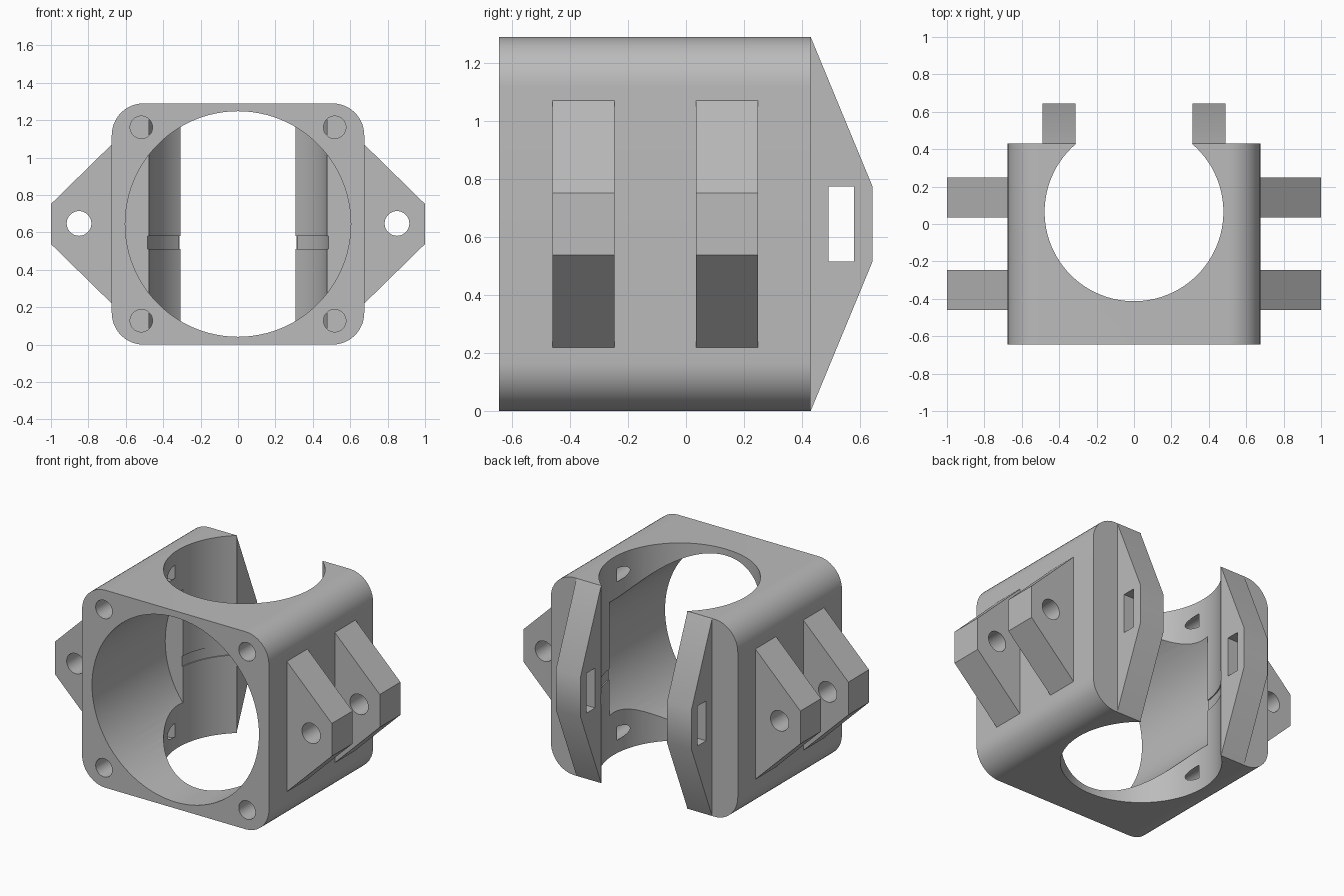
import bpy, bmesh
from math import cos, sin, pi, radians

default = bpy.data.objects.get("Cube")
if default:
    bpy.data.objects.remove(default, do_unlink=True)

GREY = (0.50, 0.50, 0.50, 1.0)
grey = bpy.data.materials.new("light_grey")
grey.use_nodes = True
grey.diffuse_color = GREY
grey.node_tree.nodes["Principled BSDF"].inputs["Base Color"].default_value = GREY

MID = 0.645   # height of the bore axis
BORE_Y = 0.065  # y of the upright bore axis
BACK = 0.43


def circle(cx, cy, r, n=96):
    return [(cx + r * cos(2 * pi * i / n), cy + r * sin(2 * pi * i / n)) for i in range(n)]


def rounded_rect(cx, cy, w, h, r, n=12):
    pts = []
    for k, (sx, sy) in enumerate([(1, 1), (-1, 1), (-1, -1), (1, -1)]):
        for i in range(n + 1):
            a = pi / 2 * (k + i / n)
            pts.append((cx + sx * (w / 2 - r) + r * cos(a), cy + sy * (h / 2 - r) + r * sin(a)))
    return pts


def prism(name, outline, axis, lo, hi):
    """Extrude a 2D outline along an axis; the outline uses the other two axes in order."""
    place = {"x": lambda a, b, d: (d, a, b),
             "y": lambda a, b, d: (a, d, b),
             "z": lambda a, b, d: (a, b, d)}[axis]
    bm = bmesh.new()
    face = bm.faces.new([bm.verts.new(place(a, b, lo)) for a, b in outline])
    out = bmesh.ops.extrude_face_region(bm, geom=[face])
    moved = [v for v in out["geom"] if isinstance(v, bmesh.types.BMVert)]
    bmesh.ops.translate(bm, verts=moved, vec=place(0, 0, hi - lo))
    bmesh.ops.recalc_face_normals(bm, faces=bm.faces)
    mesh = bpy.data.meshes.new(name)
    bm.to_mesh(mesh)
    bm.free()
    mesh.materials.append(grey)
    obj = bpy.data.objects.new(name, mesh)
    bpy.context.collection.objects.link(obj)
    return obj


def finish(obj, cutters=()):
    """Subtract the cutters, bake the result and smooth the round walls."""
    for c in cutters:
        mod = obj.modifiers.new("cut", "BOOLEAN")
        mod.operation, mod.solver, mod.object = "DIFFERENCE", "EXACT", c
    bpy.context.view_layer.update()
    graph = bpy.context.evaluated_depsgraph_get()
    baked = bpy.data.meshes.new_from_object(obj.evaluated_get(graph))
    obj.modifiers.clear()
    obj.data = baked
    for c in cutters:
        bpy.data.objects.remove(c, do_unlink=True)
    bpy.ops.object.select_all(action="DESELECT")
    obj.select_set(True)
    bpy.context.view_layer.objects.active = obj
    bpy.ops.object.shade_smooth_by_angle(angle=radians(30))


# Housing: rounded block with a front bore, an upright bore open at the back, and screw holes
housing = prism("housing", rounded_rect(0, MID, 1.35, 1.29, 0.17), "y", -0.645, BACK)
cutters = [
    prism("front_bore", circle(0, MID, 0.603), "y", -0.8, 0.11),
    prism("upright_bore", circle(0, BORE_Y, 0.478), "z", -0.2, 1.5),
    prism("inner_groove", circle(0, BORE_Y, 0.485), "z", 0.51, 0.58),
]
for sx in (-1, 1):
    for sz in (-1, 1):
        cutters.append(prism("screw_hole", circle(sx * 0.517, MID + sz * 0.517, 0.06, 32),
                             "y", -0.8, 0.03))
finish(housing, cutters)

for side, s in (("left", 1), ("right", -1)):
    # Slotted clamp jaw beside the back opening
    jaw_profile = [(BACK, 0), (0.643, MID - 0.13), (0.643, MID + 0.13), (BACK, 1.29)]
    x0, x1 = sorted((s * 0.312, s * 0.49))
    jaw = prism(side + "_clamp_jaw", jaw_profile, "x", x0, x1)
    slot = [(0.492, MID - 0.13), (0.58, MID - 0.13), (0.58, MID + 0.13), (0.492, MID + 0.13)]
    finish(jaw, [prism("jaw_slot", slot, "x", x0 - 0.1, x1 + 0.1)])

    # Pair of tapered mounting lugs with pivot holes
    lug_profile = [(s * 0.655, 0.2), (s * 1.0, MID - 0.107),
                   (s * 1.0, MID + 0.107), (s * 0.655, 1.09)]
    for row, y in (("front", -0.46), ("rear", 0.035)):
        lug = prism(f"{side}_{row}_lug", lug_profile, "y", y, y + 0.213)
        finish(lug, [prism("pivot_hole", circle(s * 0.85, MID + 0.003, 0.066, 40), "y", y - 0.1, y + 0.4)])
